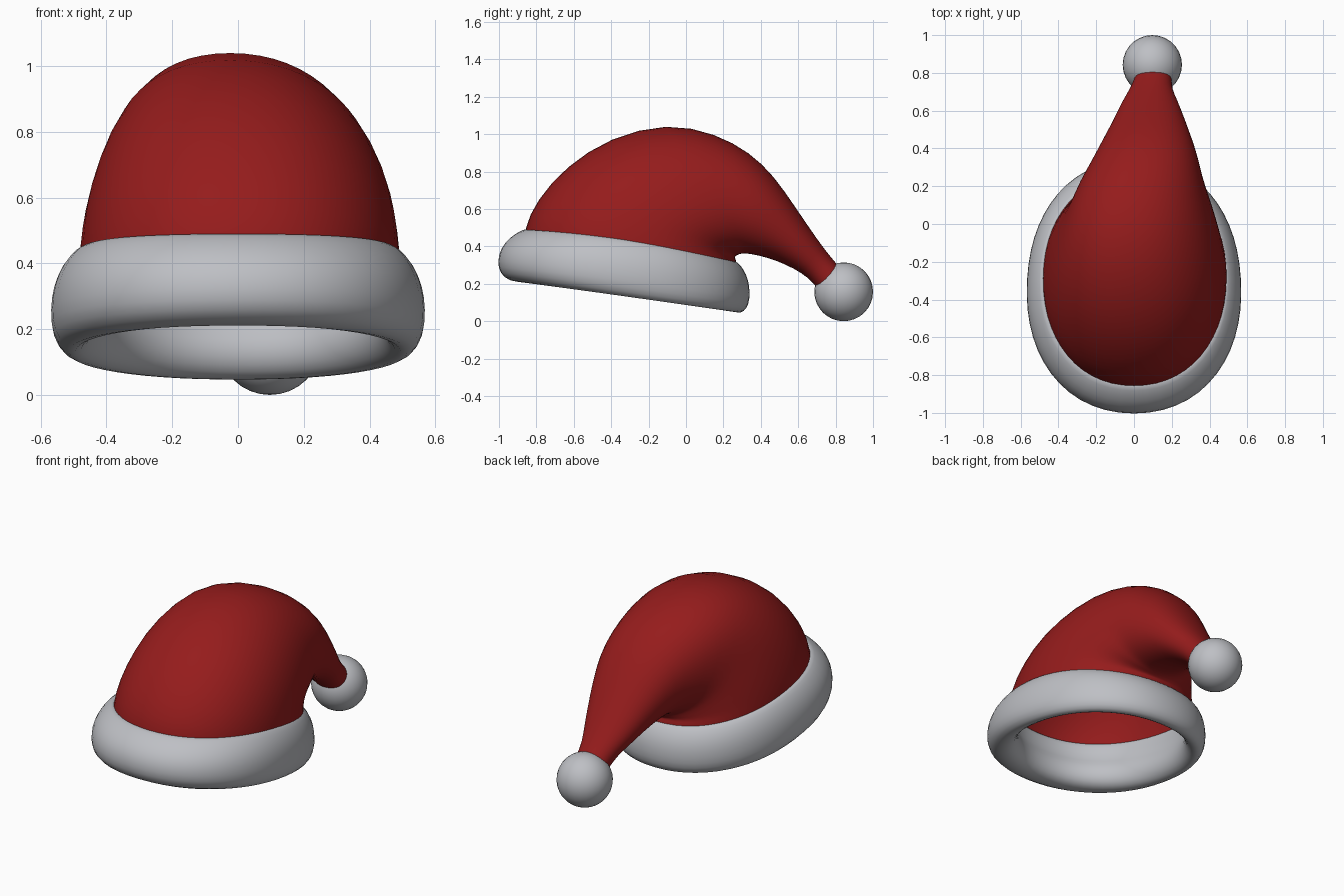
import bpy, bmesh
from math import sin, cos, pi, copysign
from mathutils import Vector

if "Cube" in bpy.data.objects:
    bpy.data.objects.remove(bpy.data.objects["Cube"])


def material(name, rgb):
    m = bpy.data.materials.new(name)
    m.use_nodes = True
    m.diffuse_color = (*rgb, 1)
    bsdf = m.node_tree.nodes["Principled BSDF"]
    bsdf.inputs["Base Color"].default_value = (*rgb, 1)
    bsdf.inputs["Roughness"].default_value = 0.8
    return m


red = material("red felt", (0.302, 0.0115, 0.0115))
white = material("white fleece", (0.515, 0.525, 0.555))


def loft(name, rings, mat, closed=False):
    """Skin a list of closed rings, optionally joining the last to the first."""
    bm = bmesh.new()
    rows = [[bm.verts.new(p) for p in ring] for ring in rings]
    pairs = list(zip(rows, rows[1:]))
    if closed:
        pairs.append((rows[-1], rows[0]))
    for a, b in pairs:
        n = len(a)
        for i in range(n):
            j = (i + 1) % n
            bm.faces.new((a[i], a[j], b[j], b[i]))
    bmesh.ops.recalc_face_normals(bm, faces=bm.faces)
    for f in bm.faces:
        f.smooth = True
    mesh = bpy.data.meshes.new(name)
    bm.to_mesh(mesh)
    bm.free()
    mesh.materials.append(mat)
    obj = bpy.data.objects.new(name, mesh)
    bpy.context.collection.objects.link(obj)
    sub = obj.modifiers.new("smooth", 'SUBSURF')
    sub.levels = sub.render_levels = 1
    return obj


def full(t):
    """Slightly squared circle coordinate."""
    return copysign(abs(t) ** 0.93, t)


SEGMENTS = 28
CIRCLE = [(full(cos(2 * pi * i / SEGMENTS)), full(sin(2 * pi * i / SEGMENTS)))
          for i in range(SEGMENTS)]

# Felt cone: sections fan round the fold at the back and run down the tail
# (outer x, y, z, inner y, inner z, centre x, half width)
sections = [
    (0.00, -0.87, 0.38, 0.27, 0.20, 0.00, 0.49),
    (0.00, -0.87, 0.495, 0.28, 0.31, 0.005, 0.492),
    (0.00, -0.805, 0.645, 0.265, 0.335, 0.005, 0.485),
    (-0.005, -0.645, 0.83, 0.265, 0.345, 0.008, 0.465),
    (-0.02, -0.41, 0.985, 0.275, 0.35, 0.012, 0.428),
    (-0.03, -0.10, 1.065, 0.285, 0.355, 0.025, 0.37),
    (-0.005, 0.16, 1.005, 0.30, 0.36, 0.037, 0.325),
    (0.035, 0.34, 0.905, 0.33, 0.36, 0.06, 0.284),
    (0.06, 0.47, 0.78, 0.39, 0.35, 0.072, 0.245),
    (0.08, 0.585, 0.61, 0.48, 0.325, 0.08, 0.197),
    (0.085, 0.70, 0.44, 0.58, 0.28, 0.085, 0.15),
    (0.09, 0.76, 0.36, 0.65, 0.235, 0.09, 0.112),
    (0.10, 0.82, 0.29, 0.70, 0.18, 0.10, 0.10),
]
rings = []
for x0, y0, z0, y1, z1, cx, half in sections:
    mid = Vector((cx, (y0 + y1) / 2, (z0 + z1) / 2))
    arm = Vector((x0, y0, z0)) - mid
    rings.append([mid + arm * c + Vector((half * s, 0, 0)) for c, s in CIRCLE])
loft("felt_cone", rings, red)

# Fleece brim: a plump band profile (outward, height) swept round the opening
profile = [(-0.1, 1.0), (0.15, 0.98), (0.62, 0.84), (0.98, 0.63), (1.1, 0.38),
           (1.02, 0.14), (0.62, -0.01), (0.1, -0.03), (-0.4, 0.06), (-0.68, 0.24),
           (-0.6, 0.45), (-0.25, 0.62), (-0.2, 0.9)]
rings = []
for c, s in CIRCLE:
    bulge = 0.075 - 0.035 * s + 0.03 * s * s
    top = 0.435 - 0.087 * s - 0.028 * s * s
    bottom = 0.133 - 0.083 * s
    ring = []
    for u, v in profile:
        out = u * (bulge if u > 0 else 0.075)
        ring.append(Vector(((0.49 + out) * c, -0.295 + (0.565 + out) * s,
                            bottom + (top - bottom) * v)))
    rings.append(ring)
loft("fleece_brim", rings, white, closed=True)

# Pompom at the tip of the tail
bpy.ops.mesh.primitive_uv_sphere_add(segments=28, ring_count=16, radius=0.157,
                                     location=(0.097, 0.843, 0.157))
pompom = bpy.context.object
pompom.name = "pompom"
pompom.data.materials.append(white)
bpy.ops.object.shade_smooth()
